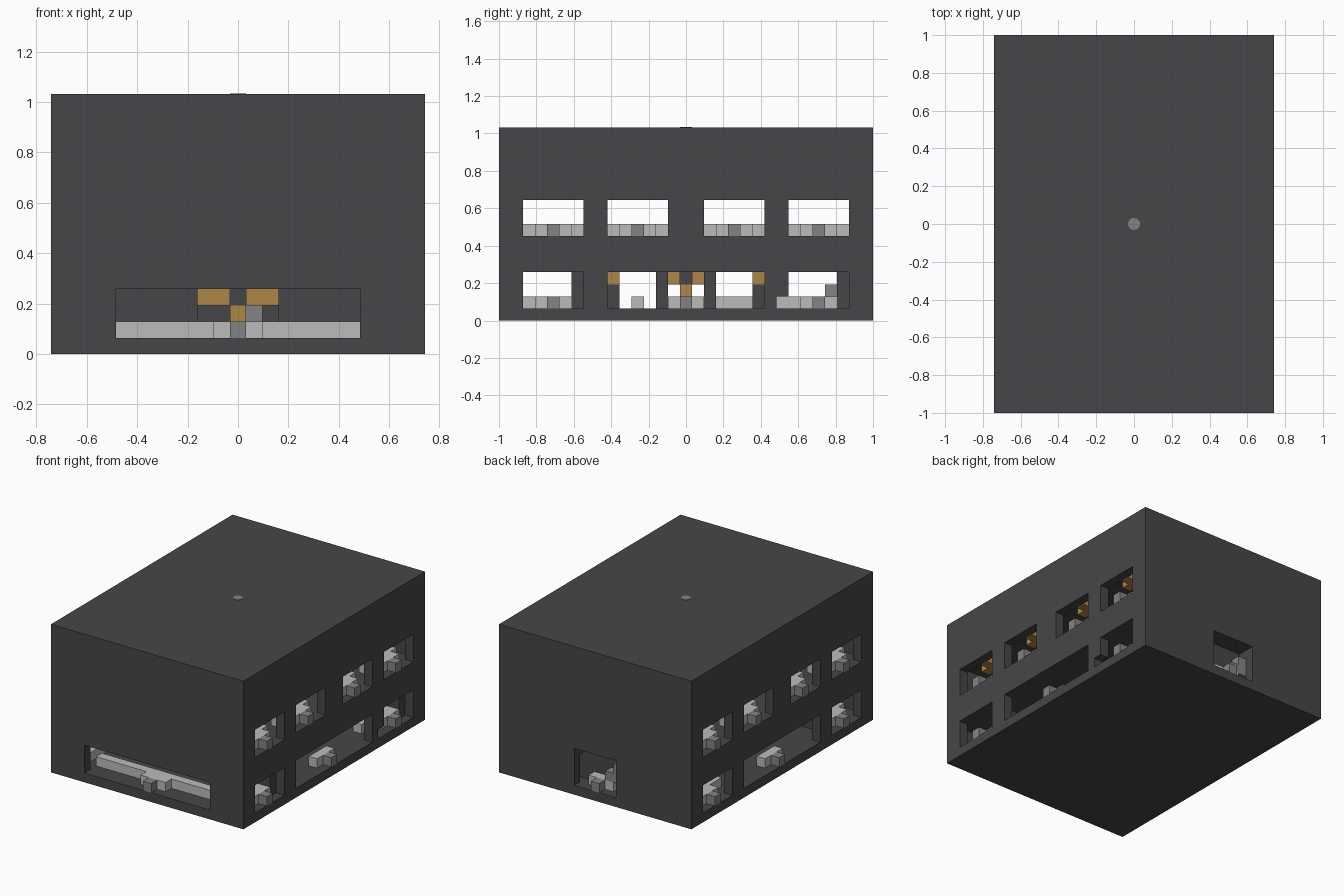
import bpy, bmesh
from mathutils import Vector

if "Cube" in bpy.data.objects:
    bpy.data.objects.remove(bpy.data.objects["Cube"])

U = 2 / 31  # size of one building block


def material(name, rgb):
    m = bpy.data.materials.new(name)
    m.use_nodes = True
    m.diffuse_color = (*rgb, 1)
    m.node_tree.nodes["Principled BSDF"].inputs["Base Color"].default_value = (*rgb, 1)
    return m


DARK = material("charcoal_wall", (0.062, 0.06, 0.066))
LIGHT = material("pale_grey", (0.5, 0.5, 0.5))
GREY = material("mid_grey", (0.23, 0.23, 0.23))
AMBER = material("amber_lamp", (0.43, 0.245, 0.06))


def box(name, x, y, z, mat=DARK):
    """Box covering inclusive block ranges; x and y count from the centre."""
    pairs = [(min(r), max(r)) for r in (x, y, z)]
    lo = Vector([p[0] for p in pairs]) - Vector((.5, .5, 0))
    hi = Vector([p[1] for p in pairs]) + Vector((.5, .5, 1))
    bm = bmesh.new()
    bmesh.ops.create_cube(bm, size=1)
    for v in bm.verts:
        v.co = Vector([(lo[i] + hi[i]) / 2 + v.co[i] * (hi[i] - lo[i]) for i in range(3)]) * U
    me = bpy.data.meshes.new(name)
    bm.to_mesh(me)
    bm.free()
    me.materials.append(mat)
    ob = bpy.data.objects.new(name, me)
    bpy.context.collection.objects.link(ob)
    return ob


# Building block with two hollow floors and openings
building = box("building", (-11, 11), (-15, 15), (0, 15))
cutters = [
    box("lower_room", (-10, 10), (-14, 14), (1, 3)),
    box("upper_room", (-10, 10), (-14, 14), (7, 10)),
    box("front_opening", (-7, 7), (-17, -13), (1, 3)),
    box("back_opening", (-2, 2), (14, 17), (1, 4)),
    box("low_notch", (9, 13), (8, 8), (1, 1)),
]
lower = [(-13, -9), (-6, 6), (9, 13)]
upper = [(-13, -9), (-6, -2), (2, 6), (9, 13)]
cutters += [box("lower_window", (-13, 13), r, (1, 3)) for r in lower]
cutters += [box("upper_window", (-13, 13), r, (7, 9)) for r in upper]
bpy.context.view_layer.objects.active = building
for c in cutters:
    c.hide_render = True
    mod = building.modifiers.new(c.name, "BOOLEAN")
    mod.operation, mod.solver, mod.object = "DIFFERENCE", "EXACT", c
    bpy.ops.object.modifier_apply(modifier=mod.name)
for c in cutters:
    bpy.data.objects.remove(c)


def furniture(name, axis, sign, mid, z, bar=None):
    """Seat in the opening, a desk behind it and a long bench behind that."""
    rows = [("seat", 0, (mid, mid), GREY), ("desk", 1, (mid - 1, mid + 1), LIGHT)]
    if bar:
        rows.append(("bench", 2, bar, LIGHT))
    for part, depth, span, mat in rows:
        at = sign * ((11 if axis == "x" else 15) - depth)
        x, y = ((at, at), span) if axis == "x" else (span, (at, at))
        box(f"{name}_{part}", x, y, (z, z), mat)


# Furniture at each opening
furniture("front", "y", -1, 0, 1, (-7, 7))
furniture("back", "y", 1, 0, 1)
for side, s in (("left", 1), ("right", -1)):
    furniture(f"{side}_lower_front", "x", s, -11, 1, (-13, -10))
    furniture(f"{side}_lower_middle", "x", s, 0, 1)
    furniture(f"{side}_lower_back", "x", s, 11, 1, (8, 12))
    for a, b in upper:
        mid = (a + b) // 2
        furniture(f"{side}_upper", "x", s, mid, 7, (a, b))
        # Ceiling lamps over the upper windows
        box(f"{side}_upper_lamp", (s * 9, s * 9), (mid - 1, mid + 1), (10, 10), AMBER)
        box(f"{side}_upper_lamp_tip", (s * 10, s * 10), (mid, mid), (10, 10), AMBER)

# Inner walls of the lower floor
box("rear_partition", (-10, 10), (13, 13), (1, 3))
for s in (1, -1):
    box("front_partition", (s * 3, s * 10), (-9, -9), (1, 3))
    for t in (1, -1):
        box("pillar", (s * 3, s * 3), (t * 2, t * 2), (1, 3))
        box("lamp_post", (s * 6, s * 6), (t * 6, t * 6), (1, 2))
        box("post_lamp", (s * 6, s * 6), (t * 6, t * 6), (3, 3), AMBER)
        box("chandelier_arm", (s, s * 2), (t, t * 2), (3, 3), AMBER)
box("chandelier_stem", (0, 0), (0, 0), (3, 3))
box("chandelier_bulb", (0, 0), (0, 0), (2, 2), AMBER)

# Loose lobby blocks and the steps behind the back opening
box("lobby_bench_front", (-1, 1), (-4, -4), (1, 1), LIGHT)
box("lobby_bench_back", (-1, 1), (3, 5), (1, 1), LIGHT)
box("lobby_stool", (1, 1), (12, 12), (2, 2), GREY)
box("back_step_low", (-1, -1), (14, 14), (2, 2), GREY)
box("back_step_high", (-2, -2), (14, 14), (2, 3), GREY)

# Small round plate on the roof
bpy.ops.mesh.primitive_cylinder_add(vertices=12, radius=U / 2, depth=0.004,
                                    location=(0, 0, 16 * U))
cap = bpy.context.object
cap.name = "roof_cap"
cap.data.materials.append(GREY)
